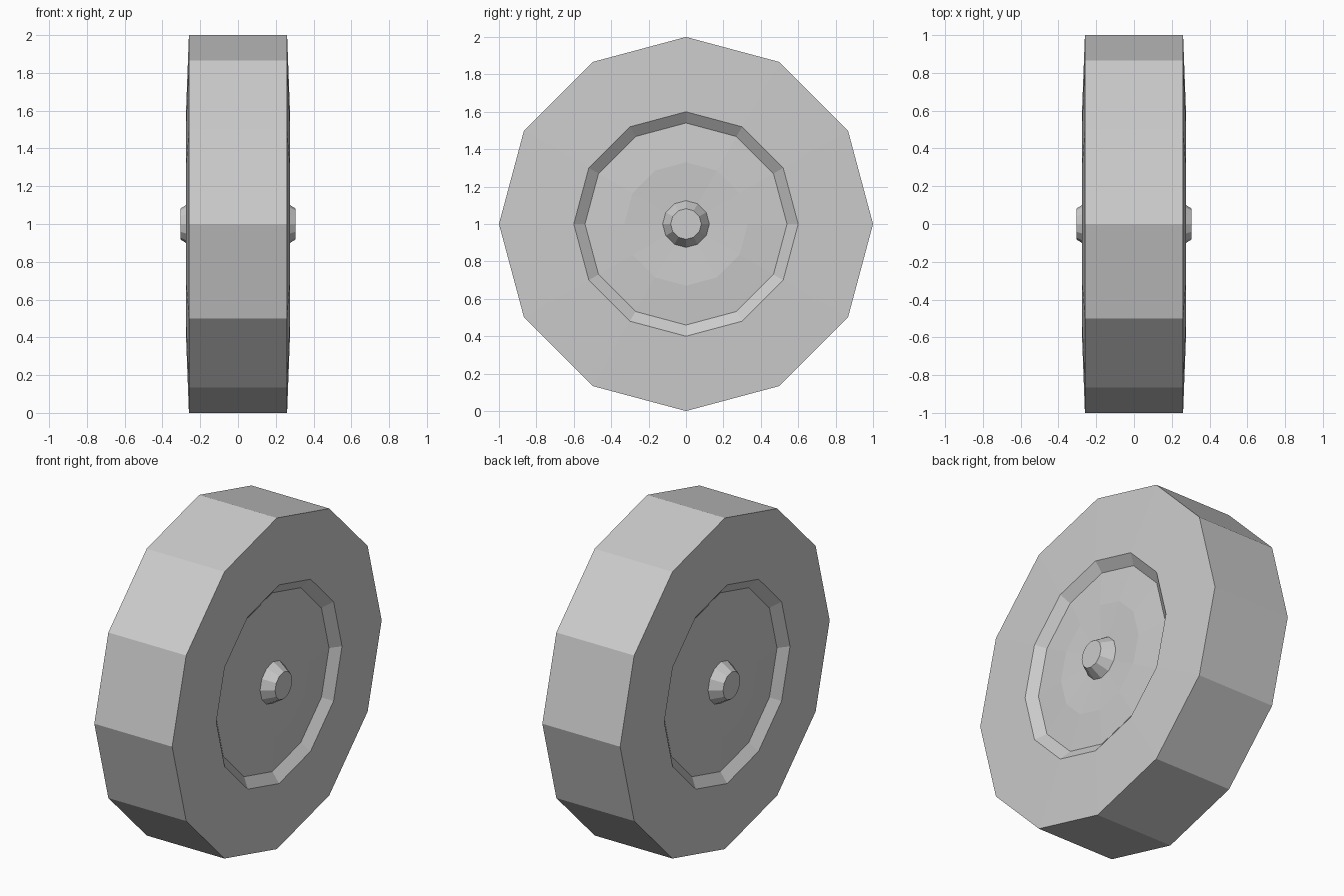
import bpy, bmesh
from math import sin, cos, tau

if "Cube" in bpy.data.objects:
    bpy.data.objects.remove(bpy.data.objects["Cube"])

SIDES = 12

# Half profile from tread edge to hub cap: (radius, distance from wheel centre plane)
half = [(1.0, 0.26), (0.6, 0.275), (0.54, 0.23), (0.33, 0.245), (0.125, 0.235), (0.082, 0.305)]
profile = [(r, -x) for r, x in reversed(half)] + half


def lathe_x(name, profile, sides, centre_z):
    """Spin a (radius, x) profile around the x axis and cap both ends."""
    bm = bmesh.new()
    rings = []
    for r, x in profile:
        rings.append([bm.verts.new((x, r * sin(tau * i / sides), centre_z + r * cos(tau * i / sides)))
                      for i in range(sides)])
    for a, b in zip(rings, rings[1:]):
        for i in range(sides):
            j = (i + 1) % sides
            bm.faces.new((a[i], a[j], b[j], b[i]))
    bm.faces.new(rings[0])
    bm.faces.new(rings[-1])
    bmesh.ops.recalc_face_normals(bm, faces=bm.faces)
    mesh = bpy.data.meshes.new(name)
    bm.to_mesh(mesh)
    bm.free()
    obj = bpy.data.objects.new(name, mesh)
    bpy.context.collection.objects.link(obj)
    return obj


# Wheel: tyre, recessed rim and hub in one flat-shaded body
lathe_x("wheel", profile, SIDES, 1.0)
